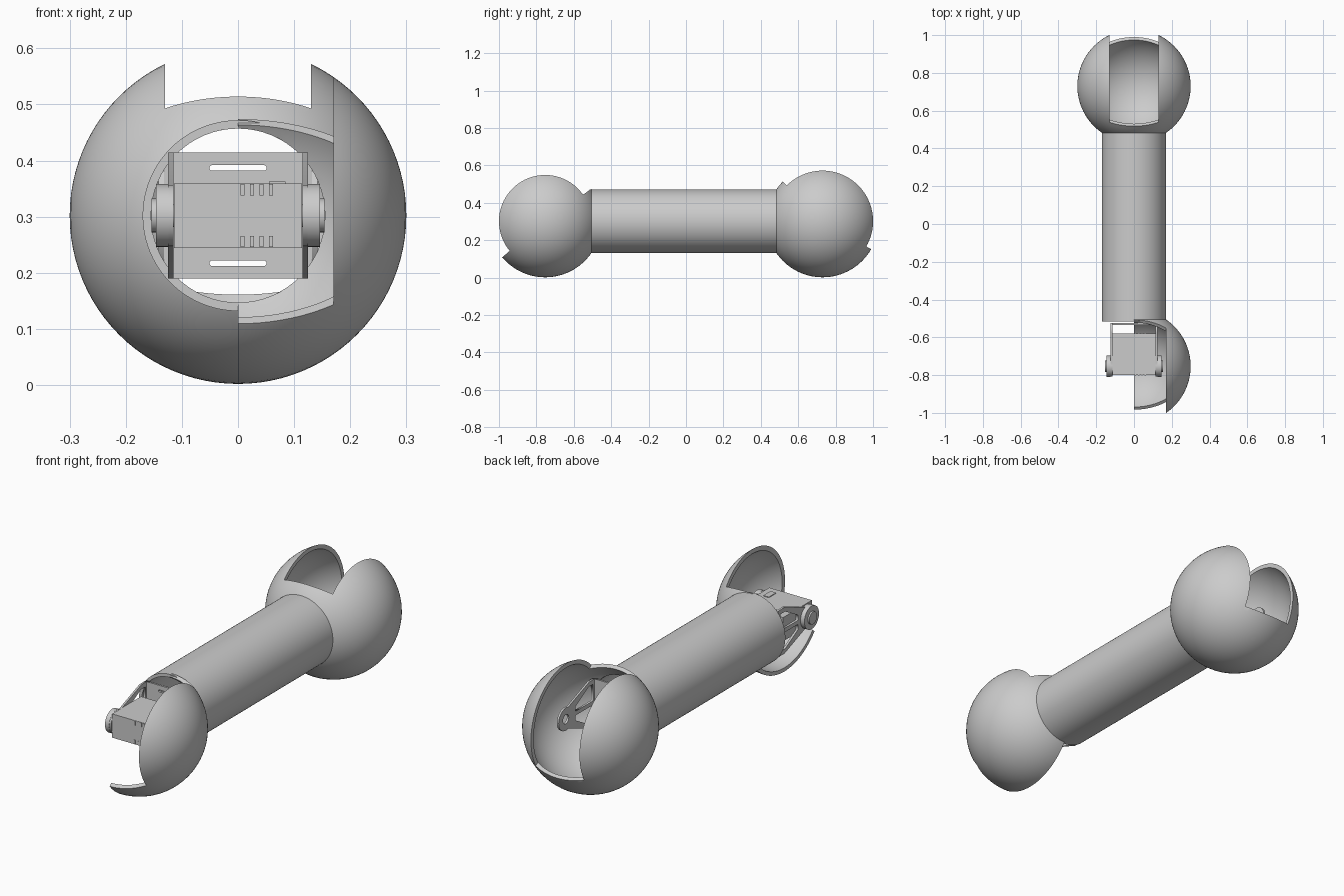
import bpy, bmesh, math
from mathutils import Matrix, Vector

cube = bpy.data.objects.get("Cube")
if cube:
    bpy.data.objects.remove(cube, do_unlink=True)

AXIS_Z = 0.302
FRONT = Vector((0, -0.753, AXIS_Z))
BACK = Vector((0, 0.73, AXIS_Z))
ALONG_Y = Matrix.Rotation(math.pi / 2, 4, 'X')
ALONG_X = Matrix.Rotation(math.pi / 2, 4, 'Y')

grey = bpy.data.materials.new("plain grey")
grey.use_nodes = True
grey.diffuse_color = (0.6, 0.6, 0.6, 1)
grey.node_tree.nodes["Principled BSDF"].inputs["Base Color"].default_value = (0.6, 0.6, 0.6, 1)


def finish(name, bm):
    bmesh.ops.recalc_face_normals(bm, faces=bm.faces)
    mesh = bpy.data.meshes.new(name)
    bm.to_mesh(mesh)
    bm.free()
    mesh.materials.append(grey)
    ob = bpy.data.objects.new(name, mesh)
    bpy.context.collection.objects.link(ob)
    return ob


def smooth(ob):
    bpy.ops.object.select_all(action='DESELECT')
    ob.select_set(True)
    bpy.context.view_layer.objects.active = ob
    bpy.ops.object.shade_smooth_by_angle(angle=math.radians(30))
    return ob


def ball(name, centre, radius):
    bm = bmesh.new()
    bmesh.ops.create_uvsphere(bm, u_segments=96, v_segments=48, radius=radius,
                              matrix=Matrix.Translation(centre) @ ALONG_X)
    return finish(name, bm)


def rod(name, centre, radius, length, turn, sides=64):
    bm = bmesh.new()
    bmesh.ops.create_cone(bm, cap_ends=True, segments=sides, radius1=radius, radius2=radius,
                          depth=length, matrix=Matrix.Translation(centre) @ turn)
    return finish(name, bm)


def box(name, centre, size):
    bm = bmesh.new()
    bmesh.ops.create_cube(bm, size=1, matrix=Matrix.Translation(centre) @ Matrix.Diagonal((*size, 1)))
    return finish(name, bm)


def wedge(name, centre, x0, x1, start, end):
    """Pie slice around the x axis, angles measured from +y towards +z."""
    bm = bmesh.new()
    rim = [math.radians(start + (end - start) * i / 12) for i in range(13)]
    pts = [(0, 0)] + [(0.5 * math.cos(a), 0.5 * math.sin(a)) for a in rim]
    face = bm.faces.new([bm.verts.new(centre + Vector((x0, y, z))) for y, z in pts])
    out = bmesh.ops.extrude_face_region(bm, geom=[face])
    bmesh.ops.translate(bm, vec=(x1 - x0, 0, 0),
                        verts=[v for v in out["geom"] if isinstance(v, bmesh.types.BMVert)])
    return finish(name, bm)


def carve(ob, cutters):
    for cutter in cutters:
        cutter.hide_render = True
        mod = ob.modifiers.new("cut", 'BOOLEAN')
        mod.operation, mod.solver, mod.object = 'DIFFERENCE', 'EXACT', cutter
    bpy.context.view_layer.update()
    ob.data = bpy.data.meshes.new_from_object(ob.evaluated_get(bpy.context.evaluated_depsgraph_get()))
    ob.modifiers.clear()
    for cutter in cutters:
        bpy.data.objects.remove(cutter, do_unlink=True)
    return smooth(ob)


def plate(name, outlines, thickness, matrix):
    """Flat sheet with holes; the first outline is the rim."""
    curve = bpy.data.curves.new(name, 'CURVE')
    curve.dimensions, curve.fill_mode, curve.extrude = '2D', 'BOTH', thickness / 2
    for pts in outlines:
        spline = curve.splines.new('POLY')
        spline.points.add(len(pts) - 1)
        for p, (x, y) in zip(spline.points, pts):
            p.co = (x, y, 0, 1)
        spline.use_cyclic_u = True
    temp = bpy.data.objects.new(name, curve)
    bpy.context.collection.objects.link(temp)
    bpy.context.view_layer.update()
    mesh = bpy.data.meshes.new_from_object(temp.evaluated_get(bpy.context.evaluated_depsgraph_get()))
    bpy.data.objects.remove(temp, do_unlink=True)
    bm = bmesh.new()
    bm.from_mesh(mesh)
    bmesh.ops.remove_doubles(bm, verts=bm.verts, dist=0.0001)
    bm.transform(matrix)
    return finish(name, bm)


def arc(x, y, r, start, end, steps):
    angles = [math.radians(start + (end - start) * i / steps) for i in range(steps + 1)]
    return [(x + r * math.cos(a), y + r * math.sin(a)) for a in angles]


def bracket(name, pivot, side, half_width, reach):
    """U-shaped bracket: slotted base sheet plus two tapered, pierced arms."""
    h = 0.112
    rim = [(reach, -h), (reach, h), (reach - 0.05, h)] + arc(0, 0, 0.055, 70, 290, 14) + [(reach - 0.05, -h)]
    window = [(reach - 0.02, 0.09), (reach - 0.02, 0.01), (0.075, 0.01), (0.075, 0.035), (reach - 0.055, 0.09)]
    holes = [window, [(x, -y) for x, y in window], arc(0, 0, 0.022, 0, 345, 23)]
    for label, s in (("left", 1), ("right", -1)):
        m = Matrix(((0, 0, 1, pivot.x + s * (half_width - 0.005)),
                    (side, 0, 0, pivot.y), (0, 1, 0, pivot.z), (0, 0, 0, 1)))
        plate(f"{name}_{label}_arm", [rim] + holes, 0.01, m)
    w = half_width
    slots = [arc(0.046, z, 0.005, -90, 90, 6) + arc(-0.046, z, 0.005, 90, 270, 6) for z in (0.085, -0.085)]
    plate(f"{name}_base", [[(-w, -h), (w, -h), (w, h), (-w, h)]] + slots, 0.01,
          Matrix.Translation(pivot + Vector((0, side * (reach - 0.005), 0))) @ ALONG_Y)


# Hollow tube
tube = rod("tube", (0, -0.017, AXIS_Z), 0.17, 1.0, ALONG_Y, 96)
carve(tube, [rod("tube_bore", (0, -0.017, AXIS_Z), 0.155, 1.2, ALONG_Y)])

# Back socket: hollow ball with a slot over the top and rear
carve(ball("back_socket", BACK, 0.3), [
    ball("back_hollow", BACK, 0.282),
    wedge("back_slot", BACK, -0.13, 0.13, -30, 135),
    rod("back_opening", BACK - Vector((0, 0.3, 0)), 0.1555, 0.4, ALONG_Y)])

# Front socket: half ball with a wide slot
carve(ball("front_socket", FRONT, 0.3), [
    ball("front_hollow", FRONT, 0.282),
    box("front_half", FRONT - Vector((0.5, 0, 0)), (1, 1, 1)),
    wedge("front_slot", FRONT, -0.1, 0.17, 35, 220),
    rod("front_opening", FRONT + Vector((0, 0.3, 0)), 0.1555, 0.4, ALONG_Y)])

# Brackets at both joints
bracket("front_bracket", FRONT, 1, 0.125, 0.228)
bracket("back_bracket", BACK, -1, 0.142, 0.228)

# Motor in the front joint
motor = Vector((0, -0.69, AXIS_Z))
box("motor_body", motor, (0.228, 0.22, 0.115))
for s, label in ((1, "left"), (-1, "right")):
    smooth(rod(f"{label}_horn", FRONT + Vector((s * 0.135, 0, 0)), 0.056, 0.022, ALONG_X, 32))
    smooth(rod(f"{label}_hub", FRONT + Vector((s * 0.144, 0, 0)), 0.03, 0.02, ALONG_X, 24))
    smooth(rod(f"{label}_shaft", FRONT + Vector((s * 0.12, 0, 0)), 0.02, 0.03, ALONG_X, 24))

# Small raised ribs along the motor edges
for i in range(4):
    for s in (1, -1):
        for end in (-0.11, 0.11):
            box("motor_rib", motor + Vector((0.008 + i * 0.017, end, s * 0.046)), (0.007, 0.006, 0.02))
box("motor_connector", motor + Vector((0.07, -0.05, 0.058)), (0.03, 0.055, 0.006))
